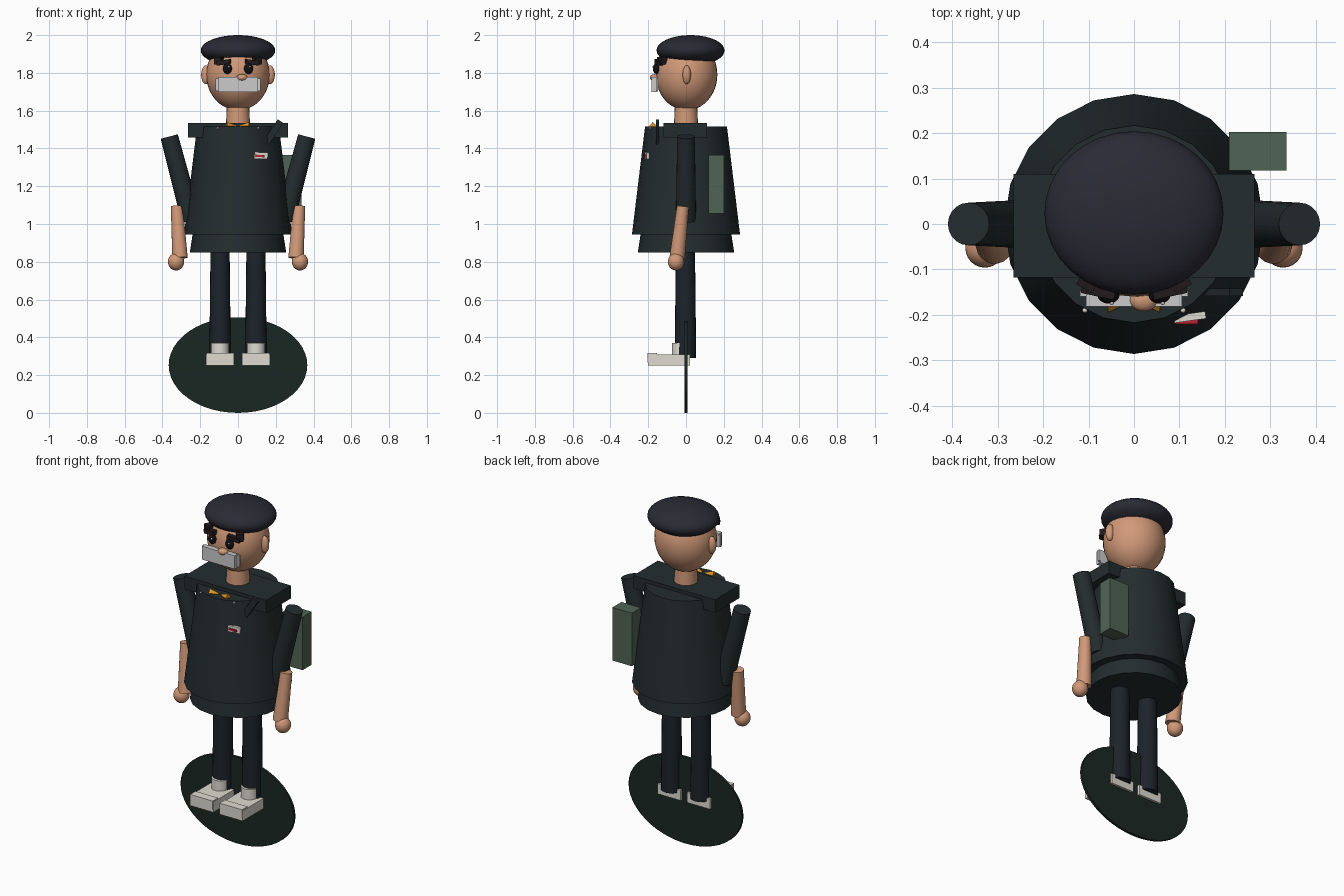
import bpy
from math import radians
from mathutils import Vector

if "Cube" in bpy.data.objects:
    bpy.data.objects.remove(bpy.data.objects["Cube"])


def mat(name, r, g, b):
    m = bpy.data.materials.new(name)
    m.diffuse_color = [(c / 255) ** 2.2 for c in (r, g, b)] + [1]
    m.use_nodes = True
    m.node_tree.nodes["Principled BSDF"].inputs["Base Color"].default_value = m.diffuse_color
    return m


COAT = mat("coat", 40, 48, 50)
TROUSER = mat("trouser", 34, 40, 46)
SKIN = mat("skin", 208, 152, 120)
BERET = mat("beret", 46, 46, 56)
HAIR = mat("hair", 38, 32, 34)
BLACK = mat("black", 24, 24, 28)
PALE = mat("pale", 222, 218, 208)
MASK = mat("mask", 208, 212, 210)
BAG = mat("bag", 82, 100, 86)
BASE = mat("base", 32, 44, 40)
GOLD = mat("gold", 215, 145, 40)
RED = mat("red", 190, 40, 55)


def finish(name, m, smooth=True):
    o = bpy.context.object
    o.name = name
    o.data.materials.append(m)
    if smooth:
        bpy.ops.object.shade_smooth_by_angle(angle=radians(35))
    return o


def ball(name, loc, radii, m, seg=24, rings=16):
    bpy.ops.mesh.primitive_uv_sphere_add(segments=seg, ring_count=rings, radius=1, location=loc)
    bpy.context.object.scale = radii
    bpy.ops.object.transform_apply(location=False, rotation=False, scale=True)
    return finish(name, m)


def box(name, loc, size, m, rot=(0, 0, 0)):
    bpy.ops.mesh.primitive_cube_add(size=1, location=loc, rotation=[radians(a) for a in rot])
    bpy.context.object.scale = size
    bpy.ops.object.transform_apply(location=False, rotation=False, scale=True)
    return finish(name, m, False)


def rod(name, a, b, ra, rb, m, seg=20):
    """Tapered cylinder from point a to point b."""
    a, b = Vector(a), Vector(b)
    d = b - a
    bpy.ops.mesh.primitive_cone_add(vertices=seg, radius1=ra, radius2=rb, depth=d.length,
                                    location=(a + b) / 2,
                                    rotation=d.to_track_quat('Z', 'Y').to_euler())
    return finish(name, m)


# Upright oval stand disc
bpy.ops.mesh.primitive_cylinder_add(vertices=48, radius=1, depth=1, location=(0, 0, 0.253),
                                    rotation=(radians(90), 0, 0))
bpy.context.object.scale = (0.367, 0.253, 0.014)
bpy.ops.object.transform_apply(location=False, rotation=False, scale=True)
finish("stand_disc", BASE)

# Coat body, hem and shoulder yoke
rod("coat_body", (0, 0, 0.945), (0, 0, 1.515), 0.286, 0.217, COAT)
rod("coat_hem", (0, 0, 0.85), (0, 0, 0.96), 0.255, 0.238, COAT)
box("shoulder_yoke", (0, -0.004, 1.497), (0.53, 0.228, 0.076), COAT)

# Neck, head and beret
rod("neck", (0, 0, 1.49), (0, 0, 1.66), 0.065, 0.058, SKIN)
ball("head", (0, 0.003, 1.79), (0.168, 0.163, 0.188), SKIN, 32, 20)
ball("beret", (0, 0.024, 1.919), (0.197, 0.18, 0.081), BERET, 32, 20)

for s, side in ((-1, "left"), (1, "right")):
    # Legs and shoes
    x = s * 0.095
    rod(side + "_trouser_leg", (x, -0.003, 0.29), (x, -0.003, 0.92), 0.057, 0.05, TROUSER)
    rod(side + "_sock", (x, -0.028, 0.29), (x, -0.028, 0.37), 0.047, 0.047, PALE)
    box(side + "_shoe", (x, -0.09, 0.28), (0.15, 0.22, 0.06), PALE)
    box(side + "_shoe_toe", (x, -0.178, 0.292), (0.146, 0.05, 0.05), PALE)
    # Arms and hands
    rod(side + "_sleeve", (s * 0.247, 0, 1.02), (s * 0.364, 0, 1.463), 0.053, 0.047, COAT)
    rod(side + "_forearm", (s * 0.307, -0.047, 0.82), (s * 0.324, -0.016, 1.095), 0.041, 0.032, SKIN)
    ball(side + "_hand", (s * 0.328, -0.053, 0.80), (0.043, 0.043, 0.046), SKIN)
    # Face
    ball(side + "_ear", (s * 0.17, 0.004, 1.79), (0.025, 0.022, 0.05), SKIN)
    ball(side + "_eye", (s * 0.056, -0.157, 1.823), (0.024, 0.018, 0.029), BLACK)
    ball(side + "_eye_glint", (s * 0.056 + 0.007, -0.174, 1.833), (0.005, 0.004, 0.005), PALE, 8, 6)
    box(side + "_eyebrow", (s * 0.076, -0.145, 1.856), (0.075, 0.03, 0.024), HAIR, (0, s * 8, s * 12))
    box(side + "_hair_lock", (s * 0.1, -0.125, 1.865), (0.04, 0.04, 0.04), HAIR, (0, 0, s * 30))
    box(side + "_mask_strap", (s * 0.112, -0.153, 1.738), (0.013, 0.012, 0.066), MASK)
    # Neck trim pieces
    rod(side + "_collar_trim", (s * 0.01, -0.165, 1.517), (s * 0.06, -0.175, 1.52), 0.006, 0.02, GOLD, 4)
    ball(side + "_collar_stud", (s * 0.108, -0.19, 1.508), (0.006, 0.006, 0.006), PALE, 8, 6)

# Nose and face mask
ball("nose", (0.021, -0.168, 1.775), (0.03, 0.024, 0.018), SKIN)
box("face_mask", (0, -0.167, 1.738), (0.212, 0.03, 0.078), MASK)

# Lapel strap, chest badge and side bag
box("lapel", (0.188, -0.15, 1.488), (0.035, 0.016, 0.135), COAT, (0, 33, 0))
box("chest_badge", (0.122, -0.205, 1.362), (0.07, 0.016, 0.034), PALE, (0, 3, 8))
box("badge_stripe", (0.116, -0.213, 1.36), (0.05, 0.014, 0.012), RED, (0, 3, 0))
box("side_bag", (0.272, 0.16, 1.21), (0.126, 0.084, 0.31), BAG)
